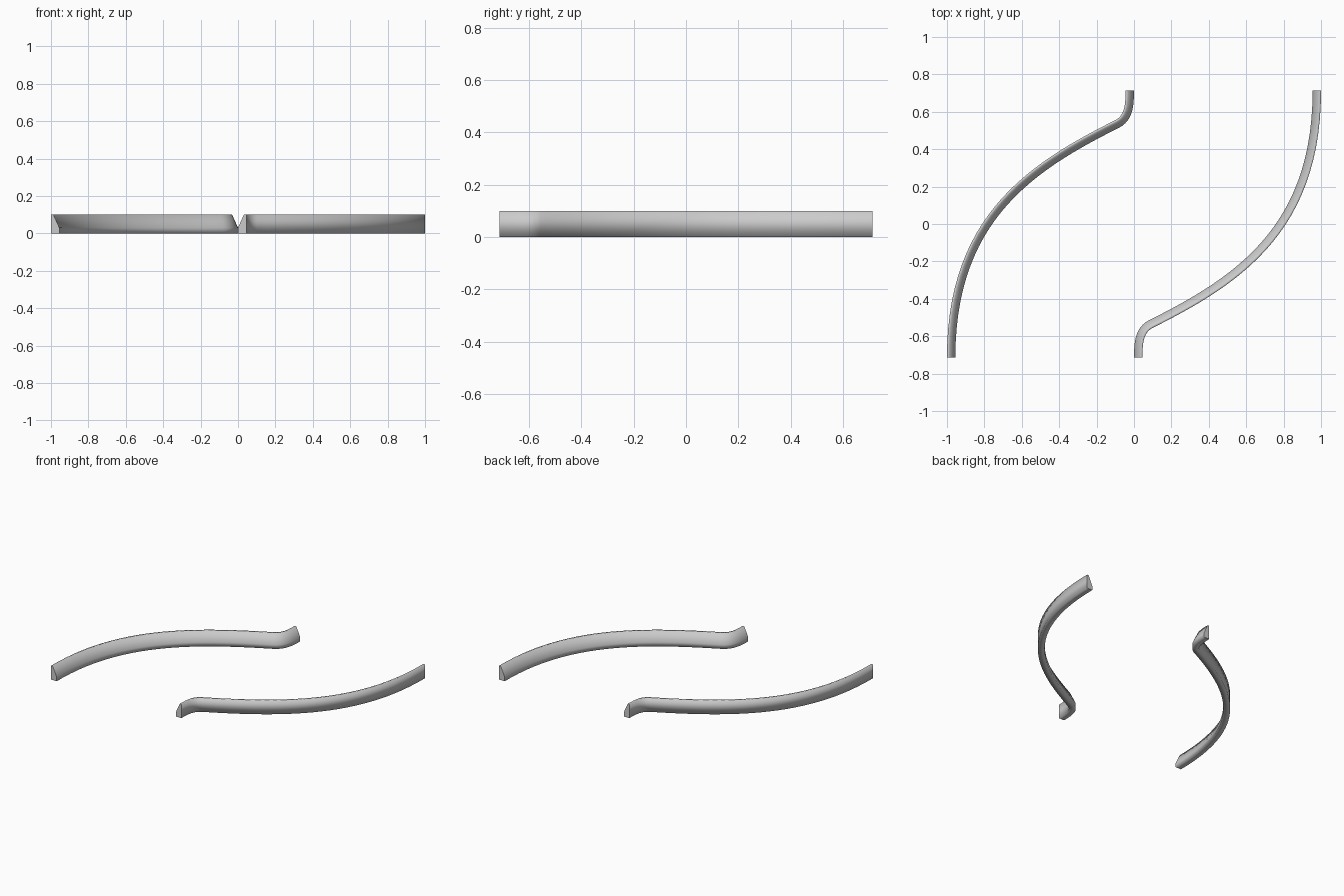
import bpy, bmesh, math
from mathutils import Vector, Matrix
from mathutils.geometry import interpolate_bezier

cube = bpy.data.objects.get("Cube")
if cube:
    bpy.data.objects.remove(cube, do_unlink=True)

concrete = bpy.data.materials.new("concrete grey")
concrete.use_nodes = True
concrete.diffuse_color = (0.6, 0.6, 0.6, 1)
concrete.node_tree.nodes["Principled BSDF"].inputs["Base Color"].default_value = (0.6, 0.6, 0.6, 1)

# Cross-section: upright back on one side, sloped kerb face on the other
SECTION = [(-0.0225, 0), (0.0225, 0), (0.0225, 0.03), (-0.009, 0.1), (-0.0225, 0.1)]


def bezier(points, count):
    return interpolate_bezier(*[Vector((x, y, 0)) for x, y in points], count)


# Plan path: long sweep followed by a tight bend
sweep = bezier([(-0.9775, -0.713), (-0.9775, 0.03), (-0.55, 0.305), (-0.09, 0.535)], 28)
bend = bezier([(-0.09, 0.535), (-0.03, 0.565), (-0.0225, 0.63), (-0.0225, 0.713)], 12)
path = sweep + bend[1:]


def make_kerb(name, angle):
    bm = bmesh.new()
    rings = []
    for i, p in enumerate(path):
        along = (path[min(i + 1, len(path) - 1)] - path[max(i - 1, 0)]).normalized()
        if i in (0, len(path) - 1):
            along = Vector((0, 1, 0))
        side = Vector((along.y, -along.x, 0))
        rings.append([bm.verts.new(p + side * s + Vector((0, 0, z))) for s, z in SECTION])
    n = len(SECTION)
    for a, b in zip(rings, rings[1:]):
        for k in range(n):
            j = (k + 1) % n
            bm.faces.new((a[k], a[j], b[j], b[k])).smooth = True
    # Flat end caps with crisp borders
    for ring in (rings[0], rings[-1]):
        cap = bm.faces.new(ring)
        for edge in cap.edges:
            edge.smooth = False
    bmesh.ops.recalc_face_normals(bm, faces=bm.faces)
    bm.transform(Matrix.Rotation(angle, 4, "Z"))
    mesh = bpy.data.meshes.new(name)
    bm.to_mesh(mesh)
    bm.free()
    mesh.materials.append(concrete)
    obj = bpy.data.objects.new(name, mesh)
    bpy.context.collection.objects.link(obj)


make_kerb("right_kerb", 0)
make_kerb("left_kerb", math.pi)
